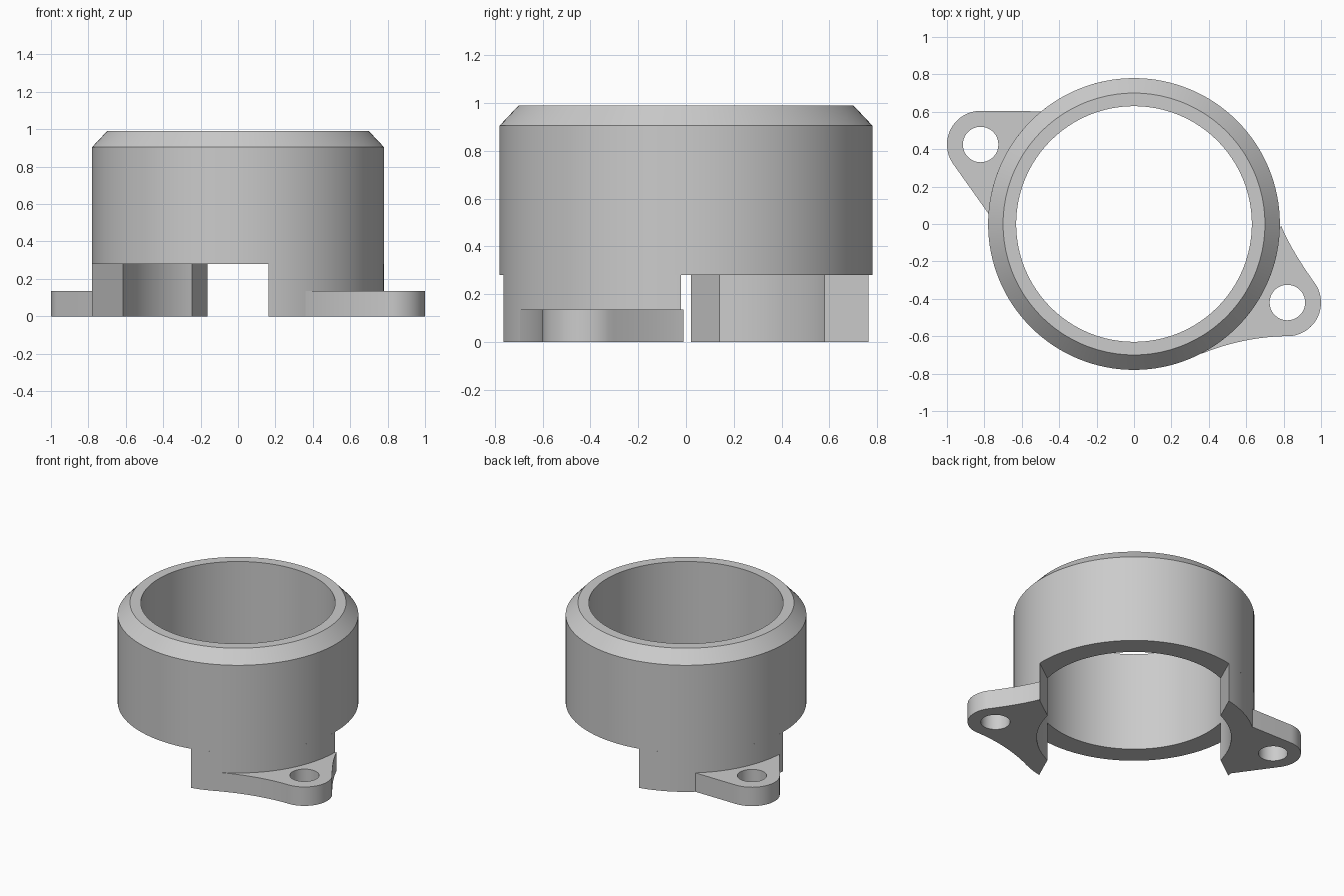
import bpy
import bmesh
from math import cos, sin, radians, tau
from mathutils import Vector

cube = bpy.data.objects.get("Cube")
if cube:
    bpy.data.objects.remove(cube, do_unlink=True)

OUTER, INNER = 0.78, 0.63
LEG_TOP, TAB_TOP = 0.28, 0.135

grey = bpy.data.materials.new("light_grey")
grey.use_nodes = True
colour = (0.6, 0.6, 0.6, 1)
grey.diffuse_color = colour
grey.node_tree.nodes["Principled BSDF"].inputs["Base Color"].default_value = colour


def arc(radius, start, end, steps=32, centre=(0, 0)):
    angles = [radians(start + (end - start) * i / steps) for i in range(steps + 1)]
    return [(centre[0] + radius * cos(a), centre[1] + radius * sin(a)) for a in angles]


def curve(a, b, c, steps=16):
    """Quadratic curve from a to c, pulled towards b."""
    a, b, c = Vector(a), Vector(b), Vector(c)
    ts = [i / steps for i in range(steps + 1)]
    return [tuple(a * (1 - t) ** 2 + b * 2 * t * (1 - t) + c * t * t) for t in ts]


def finish(name, bm):
    bmesh.ops.recalc_face_normals(bm, faces=bm.faces)
    mesh = bpy.data.meshes.new(name)
    bm.to_mesh(mesh)
    bm.free()
    mesh.materials.append(grey)
    obj = bpy.data.objects.new(name, mesh)
    bpy.context.collection.objects.link(obj)
    bpy.ops.object.select_all(action="DESELECT")
    obj.select_set(True)
    bpy.context.view_layer.objects.active = obj
    bpy.ops.object.shade_smooth_by_angle(angle=radians(25))
    return obj


def prism(name, loops, height):
    """Extrude an outline, with optional hole outlines, up from the ground."""
    bm = bmesh.new()
    edges = []
    for loop in loops:
        verts = [bm.verts.new((x, y, 0)) for x, y in loop]
        edges += [bm.edges.new((v, verts[i - 1])) for i, v in enumerate(verts)]
    bmesh.ops.triangle_fill(bm, edges=edges, use_beauty=True)
    top = bmesh.ops.extrude_face_region(bm, geom=bm.faces[:], use_keep_orig=True)
    moved = [g for g in top["geom"] if isinstance(g, bmesh.types.BMVert)]
    bmesh.ops.translate(bm, verts=moved, vec=(0, 0, height))
    return finish(name, bm)


# Collar: lathed ring with a chamfered top rim
profile = [(INNER, LEG_TOP), (OUTER, LEG_TOP), (OUTER, 0.905), (0.70, 0.99), (INNER, 0.99)]
bm = bmesh.new()
SEGMENTS = 128
rings = []
for s in range(SEGMENTS):
    a = tau * s / SEGMENTS
    rings.append([bm.verts.new((r * cos(a), r * sin(a), z)) for r, z in profile])
for s in range(SEGMENTS):
    here, after = rings[s - 1], rings[s]
    for i in range(len(profile)):
        bm.faces.new((here[i - 1], after[i - 1], after[i], here[i]))
finish("collar", bm)

# Legs: opposite wall arcs with slanted ends
for name, turn in (("right_leg", 0), ("left_leg", 180)):
    outline = arc(OUTER, 102 + turn, 178.5 + turn) + arc(INNER, 167.2 + turn, 112.9 + turn)
    prism(name, [outline], LEG_TOP)

# Straight-sided mounting tab
centre = (-0.82, 0.425)
outline = arc(0.18, 90, 214, 24, centre) + arc(0.775, 176.4, 129, 24)
hole = arc(0.095, 0, 350, 35, centre)
prism("right_tab", [outline, hole], TAB_TOP)

# Mounting tab with concave flared sides
centre = (0.82, -0.42)
nose = arc(0.18, -94, 32, 24, centre)
outline = (nose
           + curve(nose[-1], (0.84, -0.14), (0.787, -0.01))[1:]
           + arc(0.775, -2, -62, 24)
           + curve((0.36, -0.694), (0.58, -0.605), nose[0])[:-1])
hole = arc(0.095, 0, 350, 35, centre)
prism("left_tab", [outline, hole], TAB_TOP)
